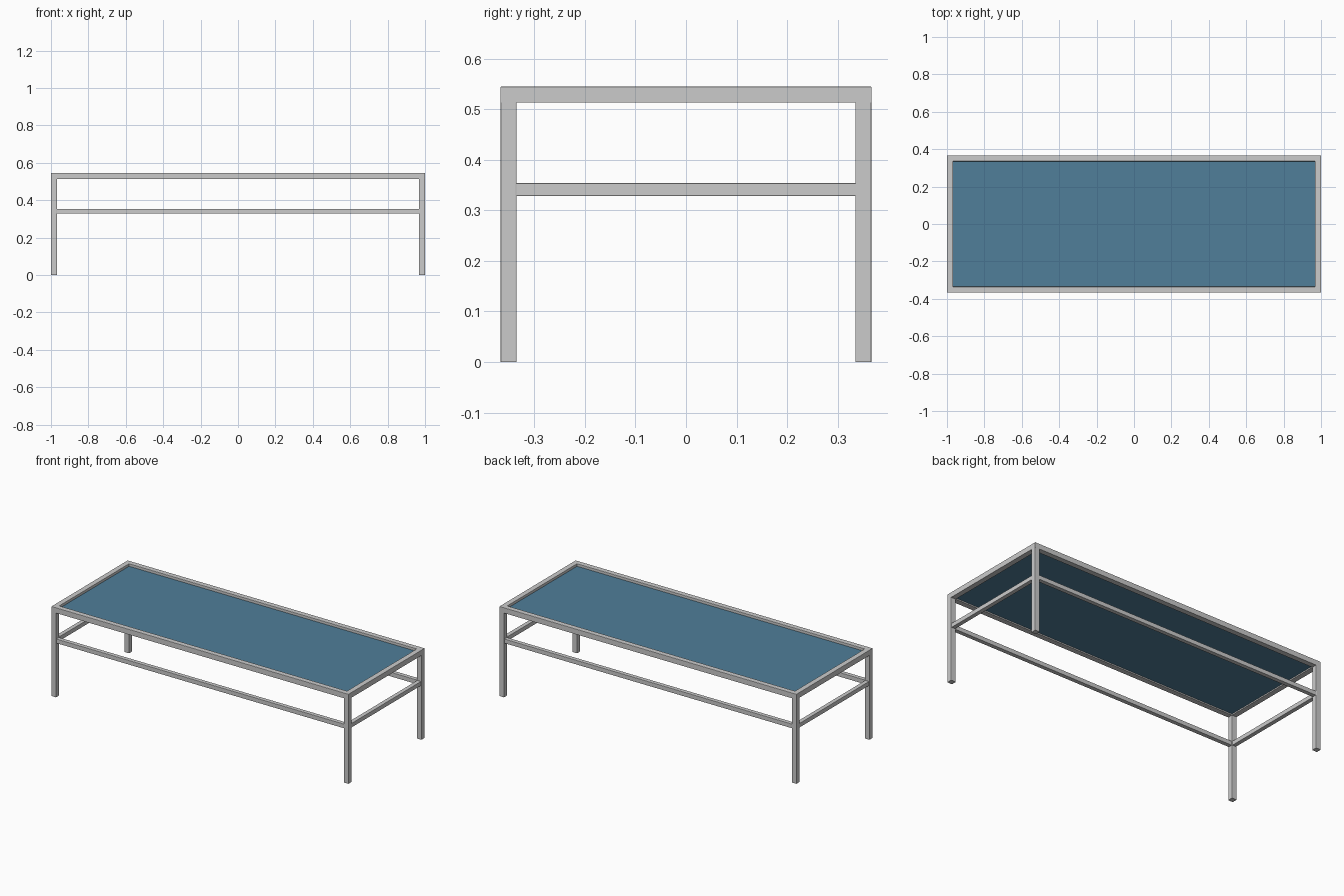
import bpy, bmesh

if "Cube" in bpy.data.objects:
    bpy.data.objects.remove(bpy.data.objects["Cube"])

X, Y, H = 1.0, 0.367, 0.545   # outer half sizes and height
T = 0.032                     # main tube thickness
R = 0.026                     # lower rail thickness
RZ = 0.341                    # lower rail centre height


def finish(name, bm):
    bmesh.ops.recalc_face_normals(bm, faces=bm.faces[:])
    me = bpy.data.meshes.new(name)
    bm.to_mesh(me)
    bm.free()
    ob = bpy.data.objects.new(name, me)
    bpy.context.collection.objects.link(ob)
    return ob


def soften(bm, edges, width=0.002):
    bmesh.ops.bevel(bm, geom=edges, offset=width, segments=2, profile=0.5, affect='EDGES')


def bar(name, centre, size, axis=None):
    """Box whose edges along one axis are softened like square tube."""
    bm = bmesh.new()
    bmesh.ops.create_cube(bm, size=1)
    for v in bm.verts:
        v.co = [c + s * p for c, s, p in zip(centre, size, v.co)]
    if axis is not None:
        soften(bm, [e for e in bm.edges
                    if abs(e.verts[0].co[axis] - e.verts[1].co[axis]) > size[axis] * 0.9])
    return finish(name, bm)


# Mitred rectangular top frame
bm = bmesh.new()
corners = [(-1, -1), (1, -1), (1, 1), (-1, 1)]
profile = [(0, H - T), (0, H), (T, H), (T, H - T)]
rings = [[bm.verts.new((sx * (X - d), sy * (Y - d), z)) for d, z in profile]
         for sx, sy in corners]
for i in range(4):
    a, b = rings[i], rings[(i + 1) % 4]
    for j in range(4):
        k = (j + 1) % 4
        bm.faces.new((a[j], b[j], b[k], a[k]))
top_edges = [e for e in bm.edges
             if all(v.co.z > H - 0.001 for v in e.verts)
             and (abs(e.verts[0].co.x - e.verts[1].co.x) < 1e-5
                  or abs(e.verts[0].co.y - e.verts[1].co.y) < 1e-5)]
soften(bm, top_edges)
finish("top_frame", bm)

# Legs
lx, ly = X - T / 2, Y - T / 2
for sx, xn in ((-1, "left"), (1, "right")):
    for sy, yn in ((-1, "front"), (1, "back")):
        bar(f"{yn}_{xn}_leg", (sx * lx, sy * ly, (H - T) / 2), (T, T, H - T), 2)

# Lower rails between the legs
for s, n in ((-1, "front"), (1, "back")):
    bar(f"{n}_lower_rail", (0, s * ly, RZ), (2 * (X - T), R, R), 0)
for s, n in ((-1, "left"), (1, "right")):
    bar(f"{n}_lower_rail", (s * lx, 0, RZ), (R, 2 * (Y - T), R), 1)

# Blue panel recessed in the frame
panel = bar("top_panel", (0, 0, 0.525), (2 * (X - T), 2 * (Y - T), 0.009))
mat = bpy.data.materials.new("blue_panel")
mat.diffuse_color = (0.08, 0.21, 0.32, 1)
mat.use_nodes = True
mat.node_tree.nodes["Principled BSDF"].inputs["Base Color"].default_value = mat.diffuse_color
panel.data.materials.append(mat)
